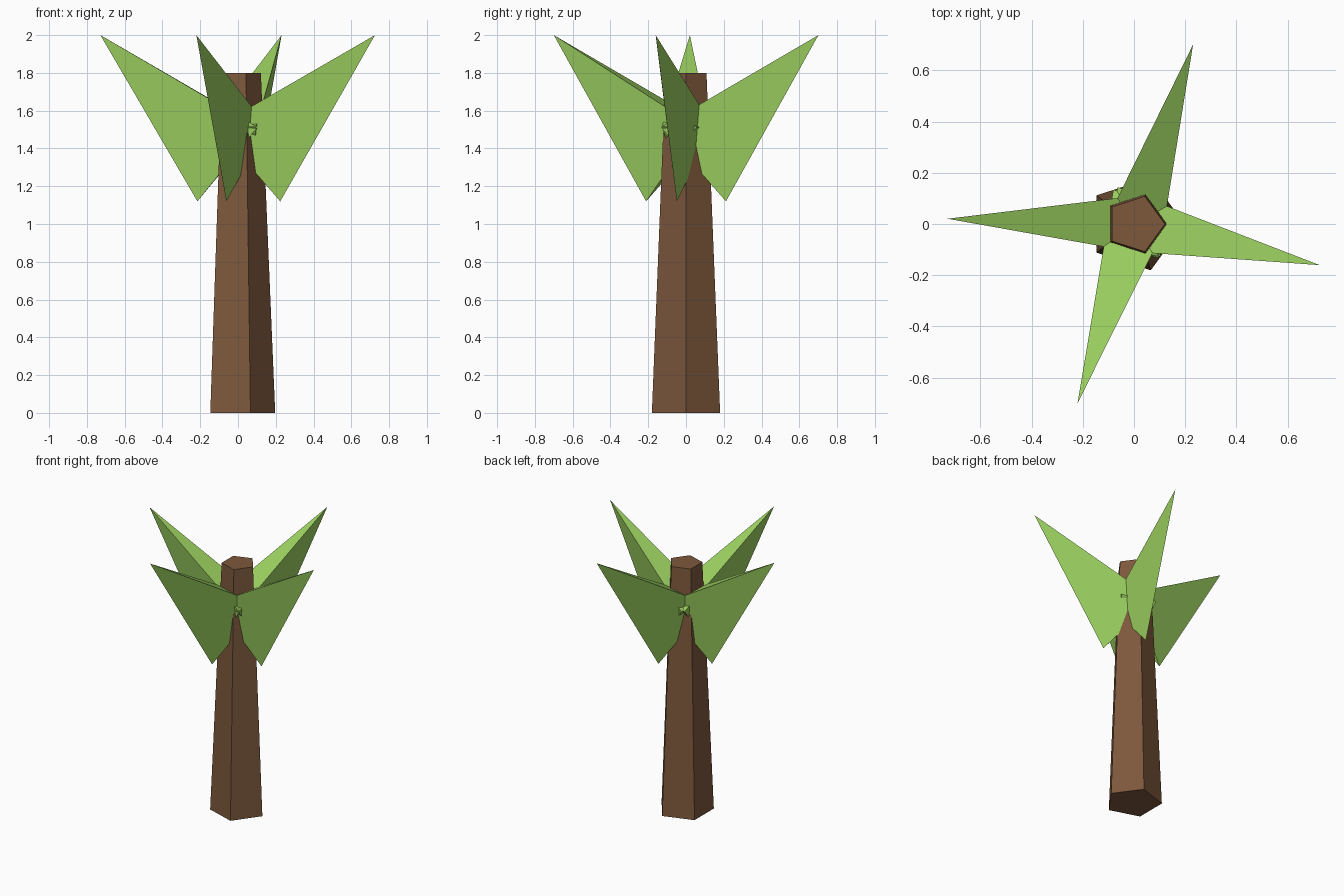
import bpy, bmesh, math
from mathutils import Matrix, Vector

if "Cube" in bpy.data.objects:
    bpy.data.objects.remove(bpy.data.objects["Cube"])


def material(name, rgb):
    m = bpy.data.materials.new(name)
    lin = [(c / 255 / 12.92) if c / 255 <= 0.04045 else ((c / 255 + 0.055) / 1.055) ** 2.4 for c in rgb]
    m.diffuse_color = (*lin, 1)
    m.use_nodes = True
    m.node_tree.nodes["Principled BSDF"].inputs["Base Color"].default_value = m.diffuse_color
    return m


def add_object(name, bm, mat):
    bmesh.ops.recalc_face_normals(bm, faces=bm.faces)
    mesh = bpy.data.meshes.new(name)
    bm.to_mesh(mesh)
    bm.free()
    mesh.materials.append(mat)
    obj = bpy.data.objects.new(name, mesh)
    bpy.context.collection.objects.link(obj)
    return obj


bark = material("bark_brown", (125, 88, 60))
green = material("leaf_green", (157, 210, 97))
CENTRE = Vector((0.007, 0, 0))

# Trunk: tapered five-sided column with one corner facing +x
bm = bmesh.new()
rings = []
for radius, z in ((0.19, 0.0), (0.114, 1.8)):
    rings.append([bm.verts.new(CENTRE + Vector((radius * math.cos(math.tau * i / 5),
                                                radius * math.sin(math.tau * i / 5), z)))
                  for i in range(5)])
bottom, top = rings
bm.faces.new(bottom)
bm.faces.new(top)
for i in range(5):
    j = (i + 1) % 5
    bm.faces.new((bottom[i], bottom[j], top[j], top[i]))
add_object("trunk", bm, bark)

# Leaves: three-sided spikes whose upper base corners poke through the far side of the trunk
TIP, LOW = (0.736, 0, 2.0), (0.222, 0, 1.12)
BACK_LEFT, BACK_RIGHT = (-0.10, 0.125, 1.513), (-0.10, -0.125, 1.513)
for n, angle in enumerate((-12.6, 72.3, 178.4, 252.0), 1):
    bm = bmesh.new()
    tip, low, left, right = [bm.verts.new(p) for p in (TIP, LOW, BACK_LEFT, BACK_RIGHT)]
    for face in ((tip, left, right), (tip, low, left), (tip, right, low), (low, right, left)):
        bm.faces.new(face)
    bm.transform(Matrix.Translation(CENTRE) @ Matrix.Rotation(math.radians(angle), 4, 'Z'))
    add_object(f"leaf_{n}", bm, green)
